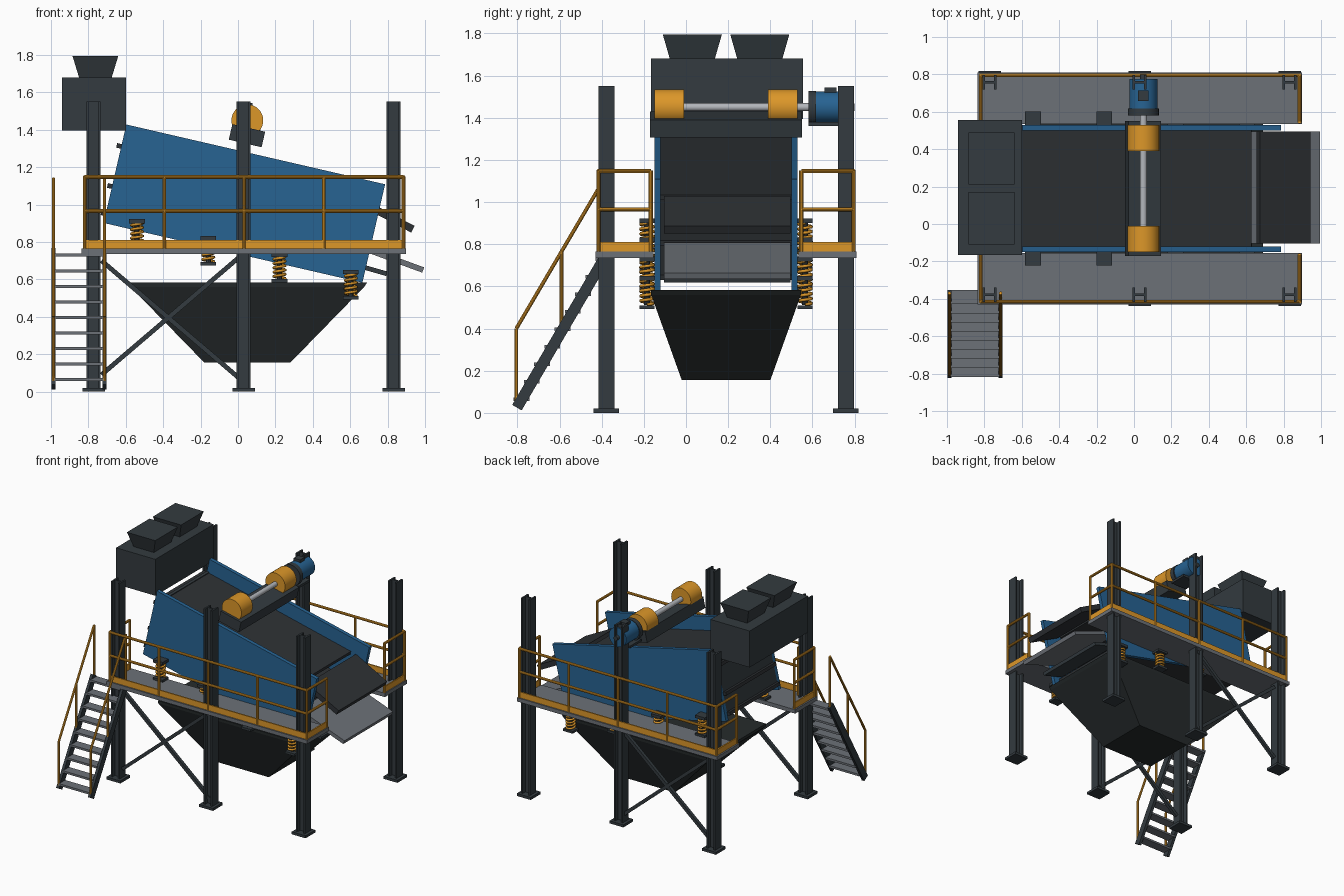
import bpy, bmesh, math
from mathutils import Matrix, Vector

old = bpy.data.objects.get("Cube")
if old:
    bpy.data.objects.remove(old, do_unlink=True)


def material(name, rgb):
    m = bpy.data.materials.new(name)
    m.use_nodes = True
    m.diffuse_color = (*rgb, 1)
    m.node_tree.nodes["Principled BSDF"].inputs["Base Color"].default_value = (*rgb, 1)
    return m


STEEL = material("dark steel", (0.033, 0.043, 0.05))
HOPPER = material("hopper black", (0.019, 0.024, 0.025))
DECK = material("deck charcoal", (0.027, 0.031, 0.035))
BLUE = material("machine blue", (0.02, 0.125, 0.29))
ORANGE = material("safety orange", (0.72, 0.31, 0.022))
GREY = material("plate grey", (0.15, 0.165, 0.185))
SHAFT = material("bright shaft", (0.45, 0.47, 0.5))

CY = 0.19                    # machine centre line
TILT = math.radians(13)
BOX = Vector((0.034, CY, 1.005))


def finish(name, bm, mat, matrix=Matrix(), smooth=False):
    bmesh.ops.transform(bm, matrix=matrix, verts=bm.verts)
    bmesh.ops.recalc_face_normals(bm, faces=bm.faces)
    mesh = bpy.data.meshes.new(name)
    bm.to_mesh(mesh)
    bm.free()
    mesh.materials.append(mat)
    ob = bpy.data.objects.new(name, mesh)
    bpy.context.collection.objects.link(ob)
    if smooth:
        bpy.ops.object.select_all(action="DESELECT")
        ob.select_set(True)
        bpy.context.view_layer.objects.active = ob
        bpy.ops.object.shade_smooth_by_angle()
    return ob


def box(name, centre, size, mat, tilt=0.0):
    bm = bmesh.new()
    bmesh.ops.create_cube(bm, size=1)
    m = Matrix.Translation(centre) @ Matrix.Rotation(tilt, 4, "Y") @ Matrix.Diagonal((*size, 1))
    return finish(name, bm, mat, m)


def bar(name, a, b, width, thick, mat):
    a, b = Vector(a), Vector(b)
    bm = bmesh.new()
    bmesh.ops.create_cube(bm, size=1)
    rot = (b - a).to_track_quat("X", "Z").to_matrix().to_4x4()
    m = Matrix.Translation((a + b) / 2) @ rot @ Matrix.Diagonal(((b - a).length, width, thick, 1))
    return finish(name, bm, mat, m)


def tube(name, a, b, r, mat, sides=10):
    a, b = Vector(a), Vector(b)
    bm = bmesh.new()
    bmesh.ops.create_cone(bm, cap_ends=True, segments=sides, radius1=r, radius2=r, depth=(b - a).length)
    rot = (b - a).to_track_quat("Z", "Y").to_matrix().to_4x4()
    return finish(name, bm, mat, Matrix.Translation((a + b) / 2) @ rot, True)


def loft(name, sections, mat):
    """Stack of rectangles (x0, x1, y0, y1, z) joined into a closed solid."""
    bm = bmesh.new()
    rings = [[bm.verts.new(p) for p in ((x0, y0, z), (x1, y0, z), (x1, y1, z), (x0, y1, z))]
             for x0, x1, y0, y1, z in sections]
    bm.faces.new(rings[0])
    bm.faces.new(rings[-1])
    for lo, hi in zip(rings, rings[1:]):
        for i in range(4):
            j = (i + 1) % 4
            bm.faces.new((lo[i], lo[j], hi[j], hi[i]))
    return finish(name, bm, mat)


def tilted(name, u0, u1, w, half_width, thick, mat, y=CY):
    """Slab lying along the sloping screen box."""
    pos = BOX + Matrix.Rotation(TILT, 3, "Y") @ Vector(((u0 + u1) / 2, 0, w))
    pos.y = y
    return box(name, pos, (u1 - u0, 2 * half_width, thick), mat, TILT)


def coil(name, centre, r, height, turns, mat):
    cu = bpy.data.curves.new(name, "CURVE")
    cu.dimensions = "3D"
    cu.bevel_depth = 0.008
    cu.bevel_resolution = 1
    n = turns * 14
    sp = cu.splines.new("POLY")
    sp.points.add(n)
    for i, p in enumerate(sp.points):
        a = math.tau * turns * i / n
        p.co = (r * math.cos(a), r * math.sin(a), height * (i / n - 0.5), 1)
    cu.materials.append(mat)
    ob = bpy.data.objects.new(name, cu)
    ob.location = centre
    bpy.context.collection.objects.link(ob)


# Structure, walkways and railings on both sides
X0, X1 = -0.82, 0.885
for side, s in (("front", -1), ("back", 1)):
    y = CY + s * 0.568
    for x in (-0.772, 0.03, 0.832):
        box(side + "_base_plate", (x, y, 0.01), (0.12, 0.12, 0.02), STEEL)
        box(side + "_column_web", (x, y, 0.785), (0.06, 0.012, 1.53), STEEL)
        for d in (-1, 1):
            box(side + "_column_flange", (x + d * 0.031, y, 0.785), (0.013, 0.076, 1.53), STEEL)
    bar(side + "_brace_up", (-0.73, y, 0.09), (0.02, y, 0.73), 0.025, 0.025, STEEL)
    bar(side + "_brace_down", (-0.73, y, 0.7), (0.02, y, 0.06), 0.025, 0.025, STEEL)
    box(side + "_walkway", (0.03, CY + s * 0.482, 0.75), (1.734, 0.275, 0.03), GREY)

    outer, inner = CY + s * 0.605, CY + s * 0.357
    for i in range(5):
        x = X0 + (X1 - X0) * i / 4
        tube(side + "_rail_post", (x, outer, 0.765), (x, outer, 1.15), 0.01, ORANGE)
    for z in (0.965, 1.147):
        tube(side + "_long_rail", (X0, outer, z), (X1, outer, z), 0.01, ORANGE)
    box(side + "_toe_board", (0.0325, outer, 0.788), (X1 - X0, 0.01, 0.046), ORANGE)
    for x in (X0, X1):
        tube(side + "_end_post", (x, inner, 0.765), (x, inner, 1.15), 0.01, ORANGE)
        for z in (0.965, 1.147):
            tube(side + "_end_rail", (x, inner, z), (x, outer, z), 0.01, ORANGE)
        box(side + "_end_toe_board", (x, (inner + outer) / 2, 0.788), (0.01, 0.248, 0.046), ORANGE)

    # Side plate of the screen box and its springs
    tilted(side + "_side_plate", -0.71, 0.71, 0, 0.015, 0.54, BLUE, CY + s * 0.325)
    ys = CY + s * 0.375
    for i in range(4):
        x = -0.54 + 0.381 * i
        z = 0.843 - 0.0905 * i
        box(side + "_spring_top_bracket", (x, ys, z + 0.068), (0.085, 0.072, 0.022), STEEL)
        box(side + "_spring_foot", (x, ys, z - 0.07), (0.085, 0.072, 0.018), STEEL)
        tube(side + "_spring_core", (x, ys, z - 0.06), (x, ys, z + 0.06), 0.014, STEEL)
        coil(side + "_spring", (x, ys, z), 0.03, 0.115, 5, ORANGE)

    # Exciter drum and feed inlet
    tube(side + "_exciter_drum", (0.05, CY + s * 0.2, 1.45), (0.05, CY + s * 0.34, 1.45), 0.085, ORANGE, 32)
    yi = CY + s * 0.16
    loft(side + "_feed_inlet", [(-0.85, -0.675, yi - 0.107, yi + 0.107, 1.68),
                                (-0.885, -0.64, yi - 0.14, yi + 0.14, 1.795)], STEEL)

# Screen decks, back wall and discharge lips
for name, w, end in (("upper_deck", 0.15, 0.572), ("middle_deck", -0.07, 0.58), ("bottom_pan", -0.22, 0.66)):
    tilted(name, -0.735, end, w, 0.31, 0.025, DECK)
tilted("back_wall", -0.71, -0.69, -0.03, 0.31, 0.4, STEEL)
bar("upper_discharge_lip", (0.665, CY + 0.005, 1.01), (0.935, CY + 0.005, 0.868), 0.6, 0.04, DECK)
bar("lower_discharge_lip", (0.6, CY + 0.005, 0.793), (0.99, CY + 0.005, 0.65), 0.6, 0.03, GREY)
bar("pan_discharge_lip", (0.62, CY + 0.005, 0.68), (0.795, CY + 0.005, 0.63), 0.6, 0.025, STEEL)

# Collecting hopper and feed box
loft("collecting_hopper", [(-0.18, 0.28, CY - 0.21, CY + 0.21, 0.155),
                           (-0.575, 0.675, CY - 0.355, CY + 0.355, 0.56),
                           (-0.575, 0.69, CY - 0.357, CY + 0.357, 0.582)], HOPPER)
box("feed_box", (-0.77, CY + 0.005, 1.5375), (0.34, 0.72, 0.285), STEEL)

# Exciter beam, shaft and motor
box("exciter_beam", (0.048, CY, 1.368), (0.18, 0.72, 0.085), STEEL, TILT)
tube("exciter_shaft", (0.05, CY - 0.2, 1.45), (0.05, 0.6, 1.45), 0.019, SHAFT, 20)
tube("motor_flange", (0.05, 0.58, 1.445), (0.05, 0.617, 1.445), 0.083, STEEL, 28)
tube("motor_body", (0.05, 0.617, 1.45), (0.05, 0.775, 1.45), 0.075, BLUE, 28)
tube("motor_shaft_end", (0.05, 0.775, 1.45), (0.05, 0.8, 1.45), 0.018, STEEL, 16)
box("motor_foot", (0.05, 0.65, 1.37), (0.14, 0.14, 0.018), STEEL)
box("motor_terminal_box", (0.05, 0.685, 1.525), (0.056, 0.056, 0.035), STEEL)

# Stairs
for x in (-0.987, -0.713):
    bar("stair_stringer", (x, -0.802, 0.025), (x, -0.375, 0.755), 0.022, 0.052, STEEL)
    tube("stair_low_post", (x, -0.805, 0.04), (x, -0.805, 0.4), 0.009, ORANGE)
    tube("stair_mid_post", (x, -0.59, 0.42), (x, -0.59, 0.765), 0.009, ORANGE)
    tube("stair_top_post", (x, -0.37, 0.75), (x, -0.37, 1.14), 0.009, ORANGE)
    tube("stair_handrail", (x, -0.805, 0.4), (x, -0.37, 1.14), 0.009, ORANGE)
for i in range(9):
    box("stair_tread", (-0.85, -0.78 + 0.0486 * i, 0.065 + 0.083 * i), (0.26, 0.075, 0.016), GREY)
